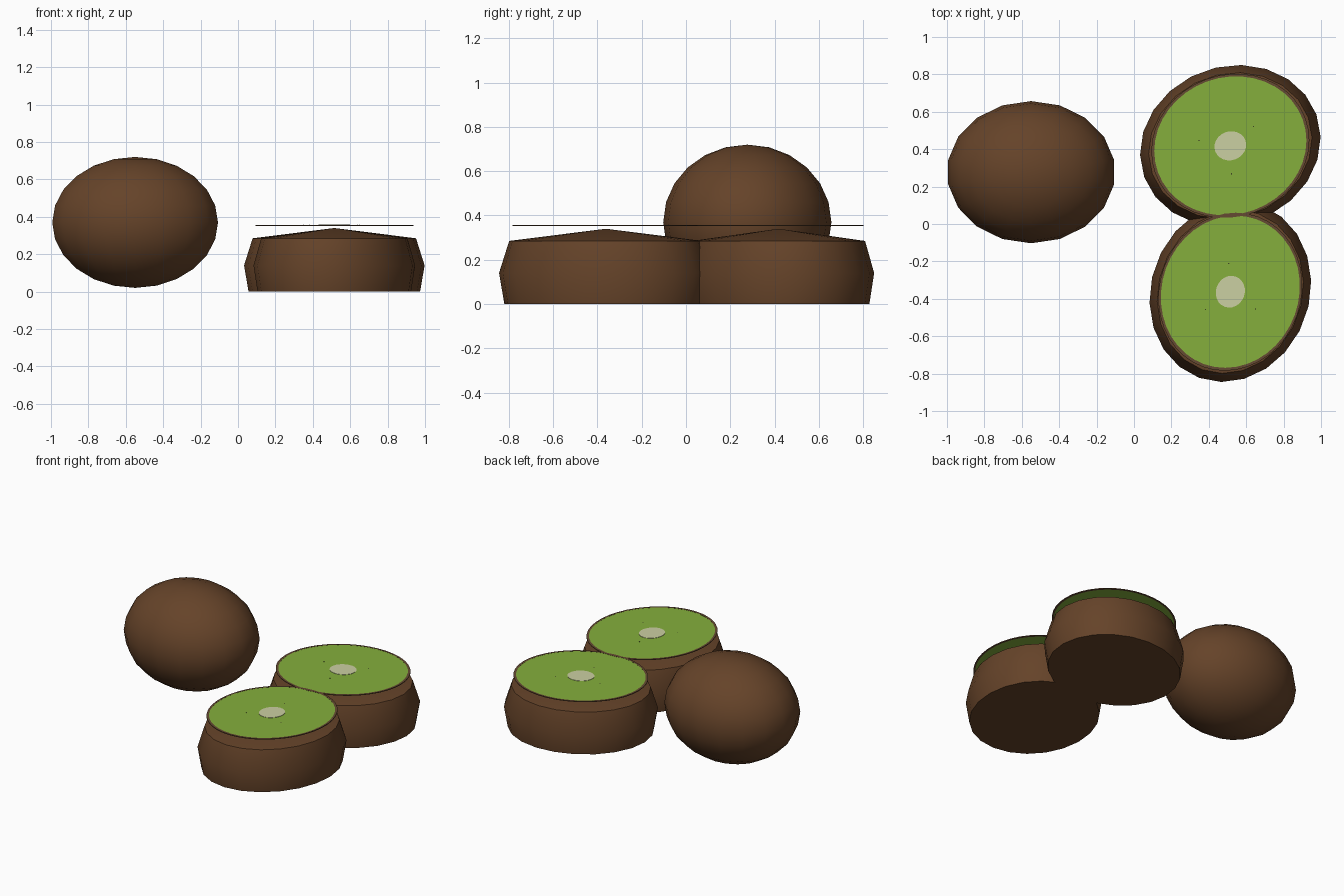
import bpy, bmesh, math
from mathutils import Matrix

if "Cube" in bpy.data.objects:
    bpy.data.objects.remove(bpy.data.objects["Cube"])


def material(name, rgb):
    m = bpy.data.materials.new(name)
    m.diffuse_color = (*rgb, 1)
    m.use_nodes = True
    m.node_tree.nodes["Principled BSDF"].inputs["Base Color"].default_value = m.diffuse_color
    return m


SKIN = material("brown_skin", (0.13, 0.056, 0.022))
RIM = material("light_brown_rim", (0.13, 0.068, 0.032))
FLESH = material("green_flesh", (0.235, 0.43, 0.046))
CORE = material("cream_core", (0.60, 0.63, 0.36))
SEED = material("dark_seed", (0.02, 0.015, 0.01))


def finish(name, bm, mat, smooth=True):
    bmesh.ops.recalc_face_normals(bm, faces=bm.faces)
    me = bpy.data.meshes.new(name)
    bm.to_mesh(me)
    bm.free()
    me.materials.append(mat)
    ob = bpy.data.objects.new(name, me)
    bpy.context.collection.objects.link(ob)
    if smooth:
        bpy.ops.object.select_all(action='DESELECT')
        ob.select_set(True)
        bpy.context.view_layer.objects.active = ob
        bpy.ops.object.shade_smooth_by_angle(angle=math.radians(32))
    return ob


def lathe(name, mat, rows, n, center, turn, closed=False):
    """Stack elliptical rings (rx, ry, z); closed joins the last ring to the first."""
    bm = bmesh.new()
    rings = []
    for rx, ry, z in rows:
        if rx == 0:
            rings.append([bm.verts.new((0, 0, z))] * n)
        else:
            rings.append([bm.verts.new((rx * math.cos(2 * math.pi * i / n),
                                        ry * math.sin(2 * math.pi * i / n), z))
                          for i in range(n)])
    pairs = list(zip(rings, rings[1:]))
    if closed:
        pairs.append((rings[-1], rings[0]))
    for lo, hi in pairs:
        for i in range(n):
            j = (i + 1) % n
            quad = [lo[i], lo[j], hi[j], hi[i]]
            bm.faces.new(list(dict.fromkeys(quad)))
    bm.transform(Matrix.Translation((*center, 0)) @ Matrix.Rotation(turn, 4, 'Z'))
    return finish(name, bm, mat)


# whole fruit
bm = bmesh.new()
bmesh.ops.create_uvsphere(bm, u_segments=18, v_segments=12, radius=1)
bm.transform(Matrix.Translation((-0.55, 0.277, 0.37)) @ Matrix.Diagonal((0.45, 0.38, 0.35, 1)))
finish("whole_fruit", bm, SKIN)


def half_fruit(tag, center, turn):
    a, b = 0.49, 0.424
    # skin body with low conical top
    body = [(0, 0, 0), (a * .95, b * .95, 0), (a, b, 0.14),
            (a * .905, b * .905, 0.285), (0, 0, 0.34)]
    lathe(tag + "_skin", SKIN, body, 22, center, turn)
    # cut face: flesh plate, thin rim and core
    lathe(tag + "_flesh", FLESH, [(0, 0, .352), (.414, .368, .352), (.414, .368, .356), (0, 0, .356)],
          40, center, turn)
    lathe(tag + "_rim", RIM, [(.414, .368, .352), (.428, .379, .352), (.428, .379, .357), (.412, .366, .357)],
          40, center, turn, True)
    lathe(tag + "_core", CORE, [(0, 0, .355), (.086, .077, .355), (.086, .077, .358), (0, 0, .358)],
          24, center, turn)
    # tiny seeds just breaking the surface
    for k, ang in enumerate((0.4, 2.6, 4.4)):
        c = (center[0] + 0.17 * math.cos(ang + turn), center[1] + 0.15 * math.sin(ang + turn))
        lathe(f"{tag}_seed_{k + 1}", SEED, [(.004, .003, .355), (.004, .003, .357), (0, 0, .358)], 6, c, ang)


half_fruit("back_half", (0.515, 0.418), math.radians(20))
half_fruit("front_half", (0.515, -0.362), math.radians(70))
